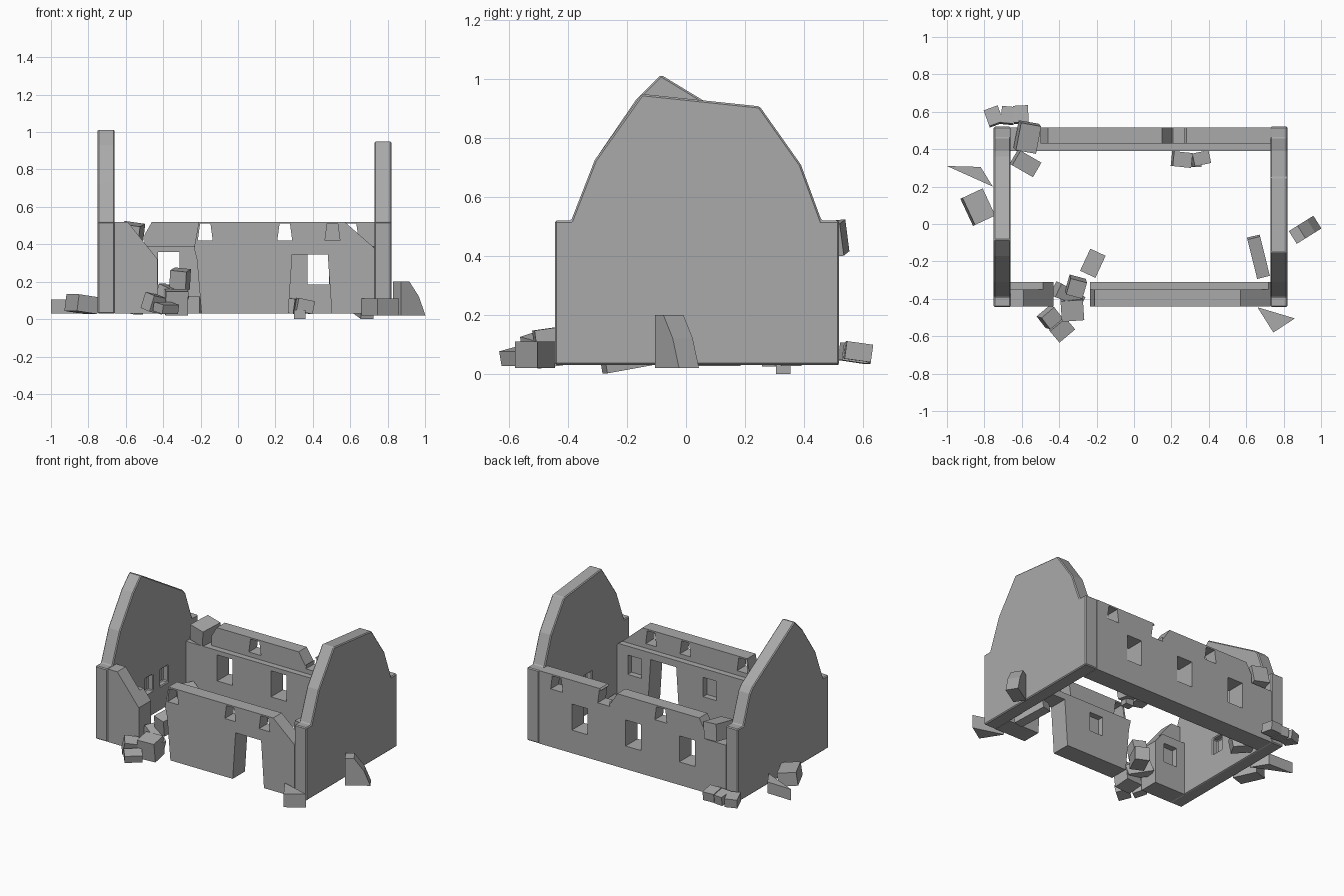
import bpy, bmesh
from math import radians
from mathutils import Vector, Euler, Matrix

cube = bpy.data.objects.get("Cube")
if cube:
    bpy.data.objects.remove(cube)

stone = bpy.data.materials.new("grey stone")
stone.use_nodes = True
GREY = (0.4, 0.4, 0.4, 1)
stone.diffuse_color = GREY
stone.node_tree.nodes["Principled BSDF"].inputs["Base Color"].default_value = GREY

BASE, LEDGE, TOP = 0.03, 0.39, 0.52


def finish(name, bm):
    bmesh.ops.recalc_face_normals(bm, faces=bm.faces)
    mesh = bpy.data.meshes.new(name)
    bm.to_mesh(mesh)
    bm.free()
    mesh.materials.append(stone)
    obj = bpy.data.objects.new(name, mesh)
    bpy.context.collection.objects.link(obj)
    return obj


def prism(name, outline, axis, lo, hi):
    """Extrude a 2D outline along an axis from lo to hi."""
    def place(a, b):
        return {"x": (lo, a, b), "y": (a, lo, b), "z": (a, b, lo)}[axis]
    step = Vector([hi - lo if c == axis else 0 for c in "xyz"])
    bm = bmesh.new()
    face = bm.faces.new([bm.verts.new(place(a, b)) for a, b in outline])
    new = bmesh.ops.extrude_face_region(bm, geom=[face])["geom"]
    bmesh.ops.translate(bm, vec=step, verts=[v for v in new if isinstance(v, bmesh.types.BMVert)])
    return finish(name, bm)


def apply_modifier(obj, mod):
    bpy.ops.object.select_all(action="DESELECT")
    obj.select_set(True)
    bpy.context.view_layer.objects.active = obj
    bpy.ops.object.modifier_apply(modifier=mod.name)


def cut(obj, axis, lo, hi, centre, z0, z1, width, taper=0.0):
    """Cut an opening that narrows towards its top."""
    w, t = width / 2, width / 2 - taper
    tool = prism("cutter", [(centre - w, z0), (centre + w, z0), (centre + t, z1), (centre - t, z1)],
                 axis, lo, hi)
    tool.hide_render = True
    mod = obj.modifiers.new("opening", "BOOLEAN")
    mod.operation, mod.object, mod.solver = "DIFFERENCE", tool, "EXACT"
    apply_modifier(obj, mod)
    bpy.data.objects.remove(tool)


def block(name, centre, size, turn=(0, 0, 0), pinch=1.0):
    """A fallen stone; pinch narrows one end."""
    bm = bmesh.new()
    bmesh.ops.create_cube(bm, size=1)
    for v in bm.verts:
        if v.co.x > 0:
            v.co.y *= pinch
            v.co.z *= pinch
        v.co = Vector(a * b for a, b in zip(v.co, size))
    rot = Euler([radians(a) for a in turn]).to_matrix().to_4x4()
    bmesh.ops.transform(bm, matrix=Matrix.Translation(centre) @ rot, verts=bm.verts)
    return finish(name, bm)


# Gable walls, with small blind niches on the inside
front_side = [(0.52, BASE), (-0.445, BASE), (-0.445, TOP), (-0.39, TOP), (-0.31, 0.725)]
back_side = [(0.39, 0.71), (0.46, TOP), (0.52, TOP)]
left_gable = prism("left_gable", front_side + [(-0.15, 0.95), (0.25, 0.908)] + back_side,
                   "x", 0.73, 0.82)
right_gable = prism("right_gable",
                    front_side + [(-0.17, 0.93), (-0.085, 1.015), (0.36, 0.745)] + back_side,
                    "x", -0.75, -0.66)
for gable, lo, hi in ((left_gable, 0.7, 0.77), (right_gable, -0.7, -0.62)):
    for y in (0.0, 0.16):
        cut(gable, "x", lo, hi, y, 0.19, 0.3, 0.08)
    bevel = gable.modifiers.new("worn edges", "BEVEL")
    bevel.width, bevel.segments = 0.006, 1

# Front wall: thin outer skin with an inner ledge, broken in two
front_main = prism("front_wall", [(-0.195, BASE), (-0.22, 0.32), (-0.235, 0.38), (-0.21, TOP),
                                  (0.57, TOP), (0.73, 0.38), (0.73, BASE)], "y", -0.44, -0.35)
front_ledge = prism("front_wall_ledge", [(-0.195, BASE), (-0.22, 0.32), (-0.235, LEDGE),
                                         (0.72, LEDGE), (0.73, 0.38), (0.73, BASE)],
                    "y", -0.35, -0.31)
for wall in (front_main, front_ledge):
    cut(wall, "y", -0.5, -0.25, 0.385, -0.1, 0.345, 0.25, 0.03)
for x in (-0.175, 0.25, 0.505):
    cut(front_main, "y", -0.5, -0.3, x, 0.42, 0.51, 0.08, 0.012)
for x in (0.04, 0.6):
    cut(front_ledge, "y", -0.4, -0.25, x, 0.2, 0.33, 0.1)
prism("front_stub", [(-0.66, BASE), (-0.66, TOP), (-0.59, TOP), (-0.43, 0.32), (-0.43, BASE)],
      "y", -0.44, -0.35)
stub_ledge = prism("front_stub_ledge", [(-0.66, BASE), (-0.66, LEDGE), (-0.486, LEDGE),
                                        (-0.43, 0.32), (-0.43, BASE)], "y", -0.35, -0.31)
cut(stub_ledge, "y", -0.4, -0.25, -0.55, 0.2, 0.33, 0.1)

# Back wall with three windows, upper slots and a broken parapet
back_main = prism("back_wall", [(-0.66, BASE), (-0.66, LEDGE), (-0.5, LEDGE), (-0.5, 0.45),
                                (-0.46, TOP), (0.15, TOP), (0.2, 0.44), (0.28, TOP),
                                (0.73, TOP), (0.73, BASE)], "y", 0.43, 0.517)
back_ledge = prism("back_wall_ledge", [(-0.66, BASE), (-0.66, LEDGE), (0.73, LEDGE), (0.73, BASE)],
                   "y", 0.39, 0.43)
for x in (-0.37, 0.03, 0.43):
    for wall in (back_main, back_ledge):
        cut(wall, "y", 0.3, 0.6, x, 0.185, 0.36, 0.115)
for x in (-0.175, 0.25, 0.6):
    cut(back_main, "y", 0.35, 0.6, x, 0.42, 0.51, 0.09, 0.012)

# Stones fallen by the broken front wall
block("pile_base", (-0.33, -0.455, 0.09), (0.12, 0.11, 0.13), (8, 0, 4))
block("pile_middle", (-0.35, -0.38, 0.12), (0.16, 0.08, 0.09), (0, 20, -25), 0.7)
block("pile_top", (-0.31, -0.335, 0.21), (0.09, 0.09, 0.11), (10, 6, -15))
block("inner_stone", (-0.22, -0.21, 0.075), (0.09, 0.13, 0.09), (0, 0, -25))
block("front_slab_a", (-0.45, -0.5, 0.085), (0.09, 0.08, 0.09), (15, 10, 40))
block("front_slab_b", (-0.385, -0.565, 0.06), (0.11, 0.08, 0.05), (12, 0, 40))

# Stones around the right gable
block("side_stone", (-0.835, 0.09, 0.08), (0.12, 0.16, 0.09), (0, 8, 25))
prism("side_wedge", [(-1.0, 0.31), (-0.82, 0.305), (-0.755, 0.2)], "z", BASE, 0.105)
block("back_stone_a", (-0.75, 0.575, 0.07), (0.08, 0.09, 0.06), (-8, 0, 20))
block("back_stone_b", (-0.675, 0.58, 0.07), (0.07, 0.09, 0.06), (-8, 0, -5))
block("back_stone_c", (-0.605, 0.585, 0.075), (0.08, 0.09, 0.06), (-8, 0, 3))
block("parapet_stone", (-0.57, 0.465, 0.455), (0.11, 0.15, 0.11), (6, 8, -10))
block("corner_stone", (-0.58, 0.325, 0.08), (0.13, 0.09, 0.09), (0, 10, -30))

# Stones around the left gable
block("inner_slab", (0.665, -0.175, 0.05), (0.07, 0.22, 0.06), (10, 0, 14))
prism("front_wedge", [(0.66, -0.445), (0.86, -0.505), (0.745, -0.58)], "z", 0.02, 0.11)
block("doorway_stone_a", (0.255, 0.345, 0.075), (0.1, 0.08, 0.08), (0, 8, -6))
block("doorway_stone_b", (0.355, 0.35, 0.07), (0.09, 0.07, 0.07), (0, 12, 12))
block("ground_chip", (0.33, 0.33, 0.025), (0.06, 0.05, 0.05))

# Curved arch fragment leaning outside the left gable
arch = prism("arch_fragment", [(0, 0.02), (0, 0.2), (0.055, 0.2), (0.115, 0.12), (0.155, 0.02)],
             "y", -0.04, 0.04)
arch.matrix_world = Matrix.Translation((0.849, -0.072, 0)) @ Matrix.Rotation(radians(32), 4, "Z")
